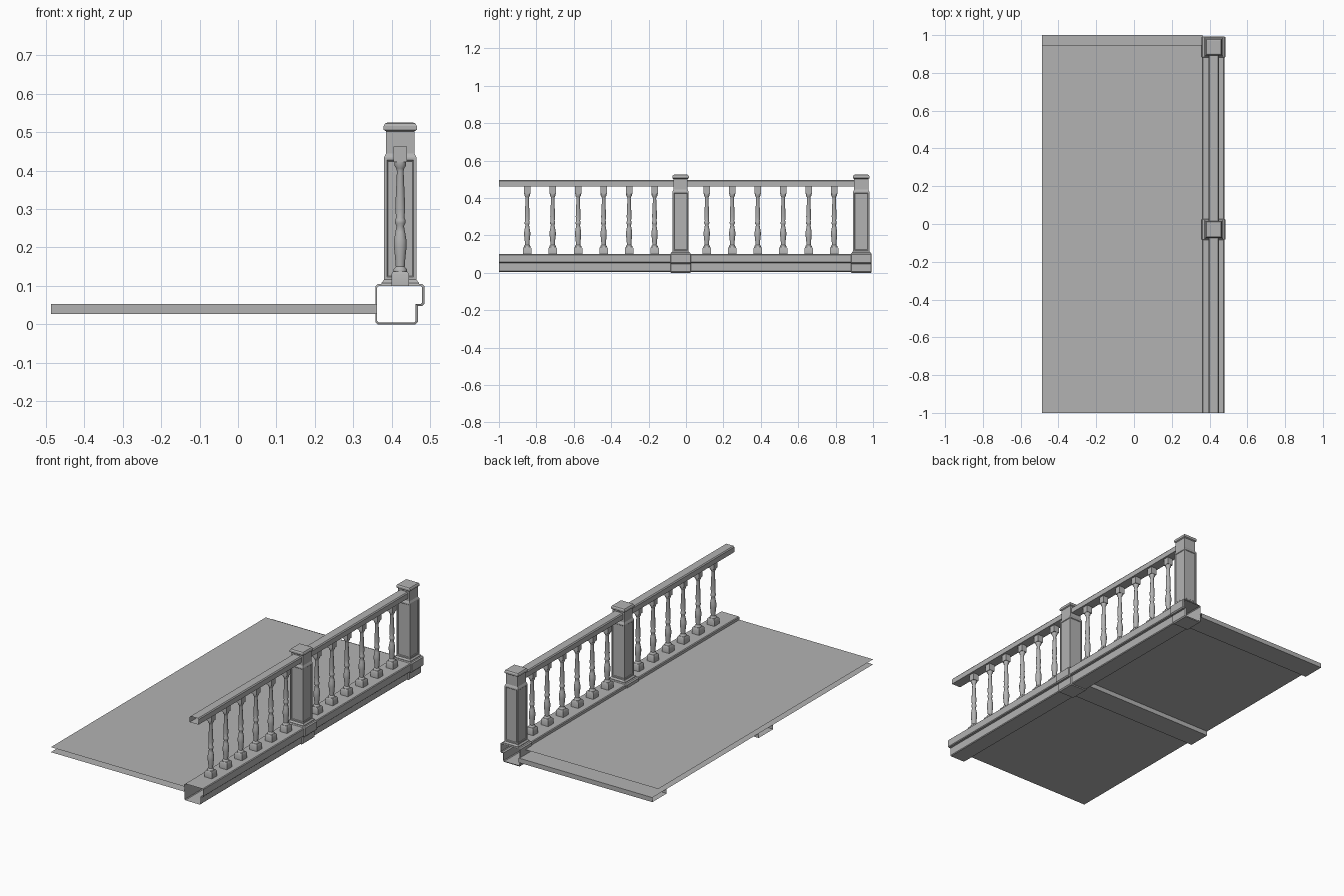
import bpy, bmesh, math

if "Cube" in bpy.data.objects:
    bpy.data.objects.remove(bpy.data.objects["Cube"])

CX = 0.422                     # centre line of the railing
POST_Y = (-0.029, 0.937)

grey = bpy.data.materials.new("dark_grey")
grey.diffuse_color = (0.45, 0.45, 0.45, 1)
grey.use_nodes = True
grey.node_tree.nodes["Principled BSDF"].inputs["Base Color"].default_value = grey.diffuse_color


def finish(name, bm, normals=True):
    if normals:
        bmesh.ops.recalc_face_normals(bm, faces=bm.faces)
    me = bpy.data.meshes.new(name)
    bm.to_mesh(me)
    bm.free()
    me.materials.append(grey)
    ob = bpy.data.objects.new(name, me)
    bpy.context.collection.objects.link(ob)
    return ob


def loft(bm, rings, cap_start=False, cap_end=False, closed=True):
    """Skin a list of rings; returns the side faces."""
    vs = [[bm.verts.new(p) for p in r] for r in rings]
    n = len(rings[0])
    sides = []
    for a, b in zip(vs, vs[1:]):
        for i in range(n if closed else n - 1):
            j = (i + 1) % n
            sides.append(bm.faces.new((a[i], a[j], b[j], b[i])))
    if cap_start:
        bm.faces.new(vs[0][::-1])
    if cap_end:
        bm.faces.new(vs[-1])
    return sides


def extrude_y(name, sections):
    """Open-ended sweep along y from (profile, y) pairs."""
    bm = bmesh.new()
    loft(bm, [[(x, y, z) for x, z in prof] for prof, y in sections])
    return finish(name, bm)


def square(h, y, z, hy=None):
    hy = hy or h
    return [(CX - h, y - hy, z), (CX + h, y - hy, z), (CX + h, y + hy, z), (CX - h, y + hy, z)]


def sheet(name, x0, x1, y0, y1, z, up=True):
    bm = bmesh.new()
    pts = [(x0, y0, z), (x1, y0, z), (x1, y1, z), (x0, y1, z)]
    bm.faces.new([bm.verts.new(p) for p in (pts if up else pts[::-1])])
    return finish(name, bm, False)


# Floor: two thin sheets, open at the front and left
XL, XR = -0.487, 0.362
sheet("floor_top", XL, XR, -1, 0.947, 0.082)
sheet("floor_underside", XL, XR, -1, 1.0, 0.053, up=False)

# Cross beam and end trim: channels hanging below the underside
for name, y0, y1 in (("cross_beam", -0.095, 0.037), ("end_trim", 0.87, 1.0)):
    bm = bmesh.new()
    prof = [(y0, 0.053), (y0, 0.027), (y1, 0.027), (y1, 0.053)]
    loft(bm, [[(x, y, z) for y, z in prof] for x in (XR, XL)], closed=False)
    finish(name, bm, False)

# Edge beam: hollow stepped section with chamfered corners
inner = [(0.362, 0.009), (0.366, 0.005), (0.458, 0.005), (0.462, 0.009), (0.462, 0.053),
         (0.475, 0.053), (0.479, 0.057), (0.479, 0.096), (0.475, 0.100), (0.366, 0.100), (0.362, 0.096)]
outer = [(0.357, 0.006), (0.363, 0.0), (0.462, 0.0), (0.468, 0.006), (0.468, 0.048),
         (0.479, 0.048), (0.485, 0.054), (0.485, 0.099), (0.479, 0.105), (0.363, 0.105), (0.357, 0.099)]
extrude_y("edge_beam", [(inner, -1.0), (inner, 0.99)])

# Hollow rail
rail = [(0.394, 0.461), (0.450, 0.461), (0.450, 0.490), (0.445, 0.496), (0.399, 0.496), (0.394, 0.490)]
extrude_y("hand_rail", [(rail, -1.0), (rail, POST_Y[1] - 0.036)])

# Posts
for n, y in enumerate(POST_Y, 1):
    extrude_y(f"post_collar_{n}", [(inner, y - 0.055), (outer, y - 0.052),
                                   (outer, y + 0.052), (inner, y + 0.055)])
    bm = bmesh.new()
    steps = [(0.049, 0.104), (0.049, 0.108), (0.042, 0.116), (0.042, 0.434), (0.037, 0.445),
             (0.037, 0.502), (0.043, 0.506), (0.043, 0.516), (0.039, 0.523), (0.033, 0.525)]
    sides = loft(bm, [square(h, y, z, h + 0.001) for h, z in steps], cap_end=True)
    bmesh.ops.recalc_face_normals(bm, faces=bm.faces)
    # shallow recessed panel on each side of the shaft
    shaft = sides[8:12]
    bmesh.ops.inset_individual(bm, faces=shaft, thickness=0.010)
    bmesh.ops.inset_individual(bm, faces=shaft, thickness=0.004, depth=-0.003)
    finish(f"post_{n}", bm)

# Balusters: square blocks with a turned shaft
turned = [(0.018, 0.138), (0.018, 0.143), (0.012, 0.150), (0.014, 0.175), (0.017, 0.200),
          (0.017, 0.218), (0.013, 0.240), (0.010, 0.256), (0.014, 0.263), (0.014, 0.271),
          (0.011, 0.278), (0.0135, 0.300), (0.009, 0.398), (0.011, 0.406), (0.016, 0.413), (0.016, 0.424)]
SIDES = 12


def baluster(name, y):
    bm = bmesh.new()
    loft(bm, [square(h, y, z) for h, z in ((0.023, 0.100), (0.023, 0.131), (0.018, 0.138))], cap_end=True)
    loft(bm, [square(0.017, y, z) for z in (0.422, 0.462)], cap_start=True)
    ang = [math.tau * (i + 0.5) / SIDES for i in range(SIDES)]
    for f in loft(bm, [[(CX + r * math.cos(a), y + r * math.sin(a), z) for a in ang] for r, z in turned]):
        f.smooth = True
    ob = finish(name, bm)
    ob.data.set_sharp_from_angle(angle=math.radians(40))


for bay, start in enumerate((-0.849, 0.111), 1):
    for i in range(6):
        baluster(f"baluster_{bay}_{i + 1}", start + 0.1362 * i)
